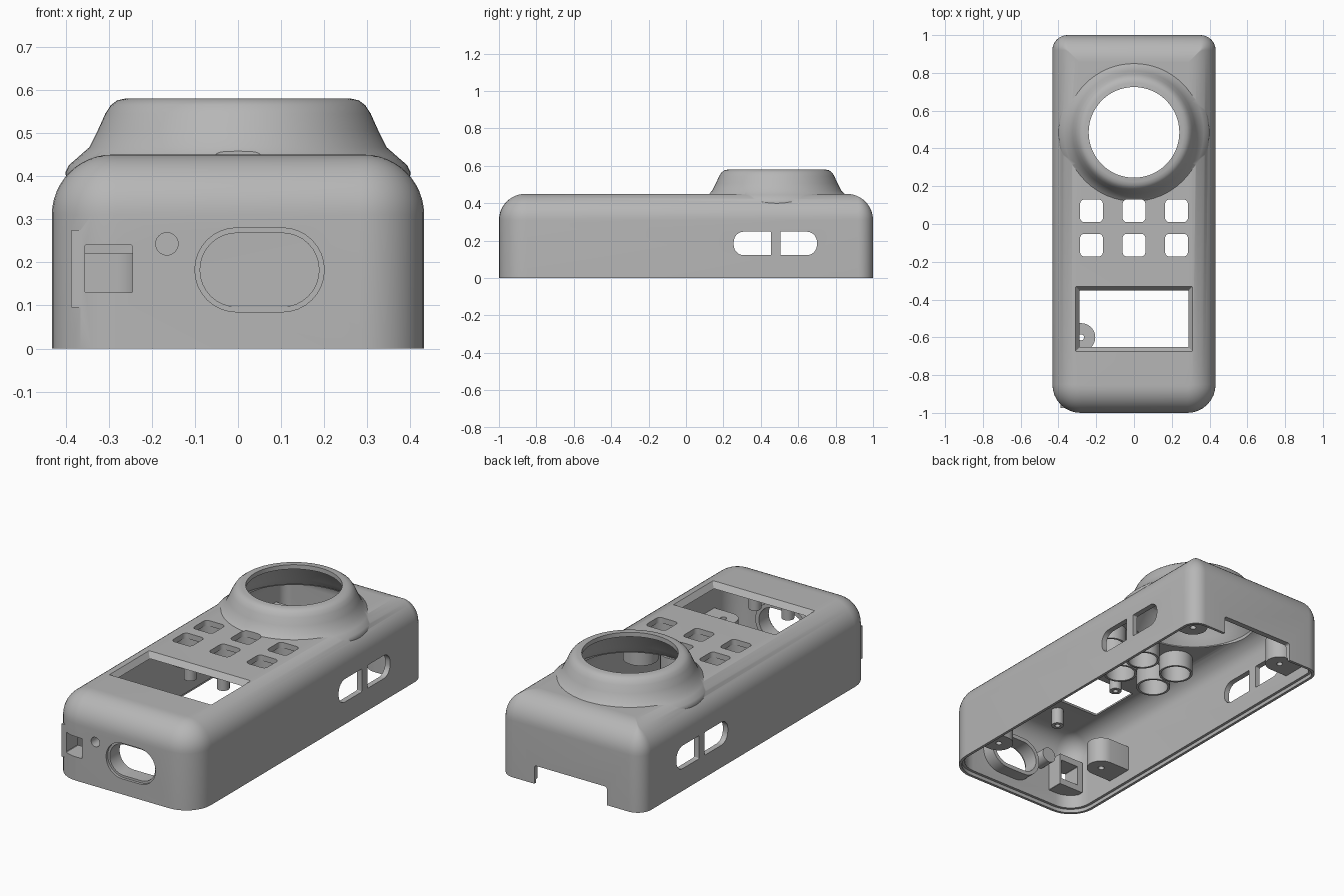
import bpy, bmesh, math

cube = bpy.data.objects.get("Cube")
if cube:
    bpy.data.objects.remove(cube, do_unlink=True)

grey = bpy.data.materials.new("matte_grey")
grey.use_nodes = True
grey.diffuse_color = (0.47, 0.47, 0.47, 1)
grey.node_tree.nodes["Principled BSDF"].inputs["Base Color"].default_value = (0.47, 0.47, 0.47, 1)

HALF_W, HALF_L, TOP, FILLET, WALL = 0.432, 1.0, 0.45, 0.14, 0.03
LENS_Y = 0.485


def rounded(x0, x1, y0, y1, radii, steps=8):
    """Rounded rectangle outline; radii run from the low-low corner anticlockwise."""
    pts = []
    corners = [(x0, y0, 1, 1), (x1, y0, -1, 1), (x1, y1, -1, -1), (x0, y1, 1, -1)]
    for i, ((x, y, sx, sy), r) in enumerate(zip(corners, radii)):
        r = max(r, 0.002)
        for k in range(steps + 1):
            a = math.pi * (1 + i / 2 + k / steps / 2)
            pts.append((x + sx * r + r * math.cos(a), y + sy * r + r * math.sin(a)))
    return pts


def circle(x, y, r, n=32):
    return [(x + r * math.cos(2 * math.pi * k / n), y + r * math.sin(2 * math.pi * k / n))
            for k in range(n)]


def place(outline, axis, d):
    """Lift a flat outline to depth d along the axis."""
    if axis == "x":
        return [(d, u, v) for u, v in outline]
    if axis == "y":
        return [(u, d, v) for u, v in outline]
    return [(u, v, d) for u, v in outline]


def loft(name, rings, closed=False):
    bm = bmesh.new()
    loops = [[bm.verts.new(p) for p in ring] for ring in rings]
    pairs = list(zip(loops, loops[1:]))
    if closed:
        pairs.append((loops[-1], loops[0]))
    else:
        bm.faces.new(loops[0])
        bm.faces.new(loops[-1])
    for a, b in pairs:
        for i in range(len(a)):
            j = (i + 1) % len(a)
            bm.faces.new((a[i], a[j], b[j], b[i]))
    bmesh.ops.recalc_face_normals(bm, faces=bm.faces)
    mesh = bpy.data.meshes.new(name)
    bm.to_mesh(mesh)
    bm.free()
    mesh.materials.append(grey)
    obj = bpy.data.objects.new(name, mesh)
    bpy.context.collection.objects.link(obj)
    return obj


def prism(name, outline, axis, d0, d1):
    return loft(name, [place(outline, axis, d0), place(outline, axis, d1)])


def tube(name, outer, inner, axis, d0, d1):
    return loft(name, [place(outer, axis, d0), place(outer, axis, d1),
                       place(inner, axis, d1), place(inner, axis, d0)], closed=True)


def combine(obj, other, operation):
    mod = obj.modifiers.new("combine", "BOOLEAN")
    mod.operation, mod.solver, mod.object = operation, "EXACT", other
    bpy.context.view_layer.objects.active = obj
    bpy.ops.object.modifier_apply(modifier=mod.name)


def cut(obj, cutters):
    for c in cutters:
        combine(obj, c, "DIFFERENCE")
        bpy.data.objects.remove(c, do_unlink=True)


def shell_ring(inset, z):
    w, l, rf, rb = HALF_W - inset, HALF_L - inset, 0.15 - inset, 0.08 - inset
    return place(rounded(-w, w, -l, l, (rf, rf, rb, rb)), "z", z)


def domed_block(name, inset, base_rings):
    """Rounded block with a quarter-round top edge."""
    r = FILLET - inset
    rings = list(base_rings)
    for k in range(13):
        a = math.pi / 2 * k / 12
        rings.append(shell_ring(inset + r * (1 - math.cos(a)), TOP - FILLET + r * math.sin(a)))
    return loft(name, rings)


def turned(name, profile):
    return loft(name, [place(circle(0, LENS_Y, r, 64), "z", z) for r, z in profile])


# Main housing with the flared lens collar, hollowed from below
housing = domed_block("housing", 0, [shell_ring(0, 0)])
collar = turned("collar", [(0.395, 0.3), (0.4, 0.41), (0.393, 0.425), (0.37, 0.445), (0.345, 0.467),
                           (0.325, 0.507), (0.308, 0.545), (0.295, 0.565), (0.28, 0.576), (0.262, 0.58)])
combine(housing, collar, "UNION")
bpy.data.objects.remove(collar, do_unlink=True)

lip = WALL / 2
cavity = domed_block("cavity", WALL, [shell_ring(lip, -0.05), shell_ring(lip, 0.02),
                                      shell_ring(WALL, 0.02)])
collar_cavity = turned("collar_cavity", [(0.345, 0.35), (0.345, 0.425), (0.315, 0.465), (0.285, 0.53),
                                         (0.265, 0.55), (0.24, 0.556), (0.24, 0.65)])
cut(housing, [cavity, collar_cavity])

# Switch block pokes slightly through the rounded front corner
switch_block = prism("switch_block", rounded(-0.388, -0.235, 0.095, 0.275, [0] * 4, 1), "y", -0.975, -0.88)
combine(housing, switch_block, "UNION")
bpy.data.objects.remove(switch_block, do_unlink=True)

# Screen window with sloping edges
window = []
for grow, z in ((0, 0.3), (0, 0.417), (0.025, 0.4505), (0.025, 0.5)):
    window.append(place(rounded(-0.285 - grow, 0.285 + grow, -0.65 - grow, -0.355 + grow,
                                [0] * 4, 1), "z", z))
cutters = [loft("window_cutter", window)]

# Button holes, each with a guide tube underneath
for x in (-0.225, 0, 0.225):
    for y in (0.07, -0.112):
        h = 0.06
        cutters.append(prism("button_cutter", rounded(x - h, x + h, y - h, y + h, [0.022] * 4),
                             "z", 0.35, 0.5))
        tube("button_guide", circle(x, y, 0.088), circle(x, y, 0.076), "z", 0.33, 0.425)

# Side slots on both walls, rounded on their outer ends
for y0, y1, radii in ((0.255, 0.455, (0.055, 0.005, 0.005, 0.055)),
                      (0.505, 0.7, (0.005, 0.055, 0.055, 0.005))):
    cutters.append(prism("slot_cutter", rounded(y0, y1, 0.122, 0.248, radii), "x", -0.6, 0.6))

# Front openings and the rear notch
port = rounded(-0.088, 0.188, 0.097, 0.268, [0.085] * 4)
port_rim = rounded(-0.1, 0.2, 0.085, 0.28, [0.097] * 4)
cutters += [
    prism("port_cutter", port, "y", -1.1, -0.8),
    prism("port_recess_cutter", port_rim, "y", -1.1, -0.985),
    prism("lamp_cutter", circle(-0.165, 0.243, 0.026), "y", -1.1, -0.9),
    prism("switch_cutter", rounded(-0.355, -0.245, 0.13, 0.24, [0] * 4, 1), "y", -1.1, -0.8),
    prism("notch_cutter", rounded(-0.22, 0.22, -0.1, 0.1, [0, 0, 0.012, 0.012]), "y", 0.9, 1.1),
]
cut(housing, cutters)

# Sleeves behind the front openings
tube("port_sleeve", rounded(-0.11, 0.21, 0.075, 0.29, [0.107] * 4), port, "y", -0.975, -0.9)
tube("lamp_sleeve", circle(-0.165, 0.243, 0.042), circle(-0.165, 0.243, 0.026), "y", -0.975, -0.9)
prism("lamp_sleeve_end", circle(-0.165, 0.243, 0.042), "y", -0.9, -0.885)

# Screw lugs reaching in from the side walls
for side, y, reach in ((-1, 0.83, 0.22), (1, 0.83, 0.22), (1, -0.745, 0.22), (-1, -0.6, 0.205)):
    r = 0.075
    x0, x1 = sorted((side * 0.41, side * reach))
    radii = (0, r, r, 0) if side < 0 else (r, 0, 0, r)
    lug = prism("screw_lug", rounded(x0, x1, y - r, y + r, radii), "z", 0.08, 0.22)
    cut(lug, [prism("screw_cutter", circle(side * (reach + r), y, 0.016, 16), "z", 0, 0.4)])

# Small board pegs under the top plate
for x, y in ((-0.1, -0.27), (0.1, -0.27), (-0.1, -0.74), (0.1, -0.74)):
    tube("board_peg", circle(x, y, 0.032, 20), circle(x, y, 0.014, 20), "z", 0.33, 0.425)

# Smooth the curved parts while keeping edges crisp
bpy.ops.object.select_all(action="DESELECT")
for obj in bpy.context.scene.objects:
    if obj.type == "MESH" and grey.name in obj.data.materials:
        obj.select_set(True)
bpy.context.view_layer.objects.active = housing
bpy.ops.object.shade_smooth_by_angle(angle=math.radians(30))
